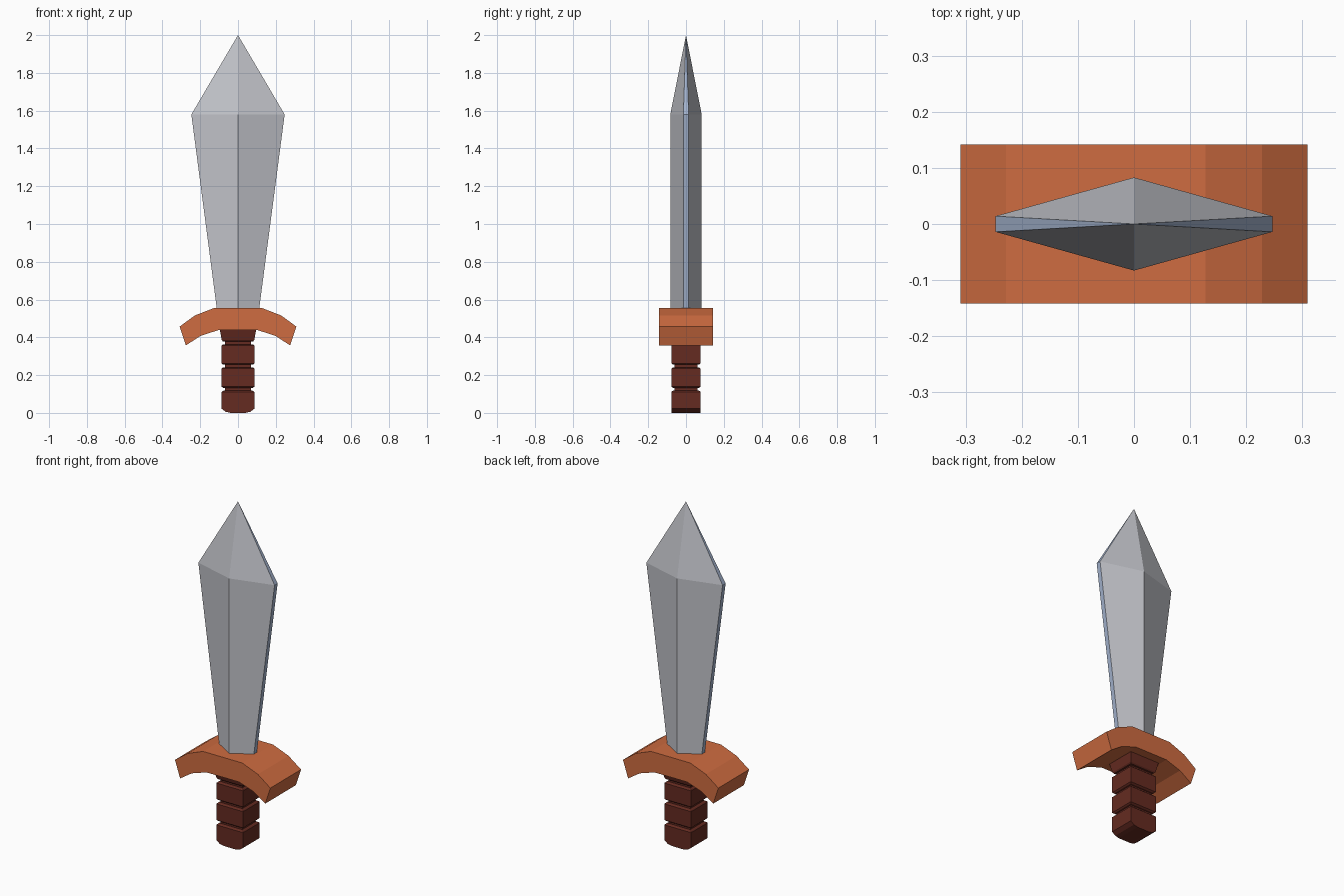
import bpy, bmesh

if "Cube" in bpy.data.objects:
    bpy.data.objects.remove(bpy.data.objects["Cube"])


def material(name, rgb):
    m = bpy.data.materials.new(name)
    m.diffuse_color = (*rgb, 1)
    m.use_nodes = True
    m.node_tree.nodes["Principled BSDF"].inputs["Base Color"].default_value = m.diffuse_color
    return m


def finish(bm, name, mats):
    bmesh.ops.recalc_face_normals(bm, faces=bm.faces)
    me = bpy.data.meshes.new(name)
    bm.to_mesh(me)
    bm.free()
    for m in mats:
        me.materials.append(m)
    ob = bpy.data.objects.new(name, me)
    bpy.context.collection.objects.link(ob)
    return ob


def bridge(bm, a, b):
    n = len(a)
    return [bm.faces.new((a[i], a[(i + 1) % n], b[(i + 1) % n], b[i])) for i in range(n)]


steel = material("steel", (0.54, 0.55, 0.59))
edge_steel = material("blue edge steel", (0.36, 0.44, 0.60))
copper = material("copper", (0.62, 0.15, 0.052))
leather = material("dark red leather", (0.13, 0.024, 0.015))

# Blade: hexagonal section widening upward, closing to a point
bm = bmesh.new()


def hexagon(z, w):
    r, e = 0.083, 0.014
    return [bm.verts.new((x, y, z)) for x, y in
            ((w, -e), (w, e), (0, r), (-w, e), (-w, -e), (0, -r))]


low, high = hexagon(0.55, 0.112), hexagon(1.58, 0.247)
bm.faces.new(low)
bridge(bm, low, high)
tip = bm.verts.new((0, 0, 2))
for i in range(6):
    bm.faces.new((high[i], high[(i + 1) % 6], tip))
bm.normal_update()
bmesh.ops.recalc_face_normals(bm, faces=bm.faces)
for f in bm.faces:
    f.material_index = int(abs(f.normal.x) > 0.8)  # narrow cutting edges
finish(bm, "blade", [steel, edge_steel])

# Guard: drooping profile extruded through the depth
half = [(0.127, 0.555), (0.228, 0.516), (0.309, 0.457),
        (0.276, 0.357), (0.2, 0.407), (0.105, 0.438)]
outline = half + [(-x, z) for x, z in reversed(half)]
bm = bmesh.new()
front, back = [[bm.verts.new((x, y, z)) for x, z in outline] for y in (-0.142, 0.142)]
bridge(bm, front, back)
bm.faces.new(front)
bm.faces.new(back)
finish(bm, "guard", [copper])

# Grip: stacked rectangular rings (z, half width, half depth)
rings = [(0, 0.04, 0.077), (0.006, 0.065, 0.077), (0.022, 0.087, 0.077)]
for g in (0.125, 0.248, 0.37):  # grooves between the wraps
    rings += [(g - 0.014, 0.087, 0.077), (g - 0.008, 0.08, 0.07), (g - 0.007, 0.07, 0.06),
              (g + 0.007, 0.07, 0.06), (g + 0.008, 0.08, 0.07), (g + 0.014, 0.087, 0.077)]
rings[-1] = (0.385, 0.086, 0.076)
rings.append((0.445, 0.097, 0.09))
bm = bmesh.new()
loops = [[bm.verts.new((sx * hx, sy * hy, z)) for sx, sy in ((1, -1), (1, 1), (-1, 1), (-1, -1))]
         for z, hx, hy in rings]
for a, b in zip(loops, loops[1:]):
    bridge(bm, a, b)
bm.faces.new(loops[0])
bm.faces.new(loops[-1])
finish(bm, "grip", [leather])
